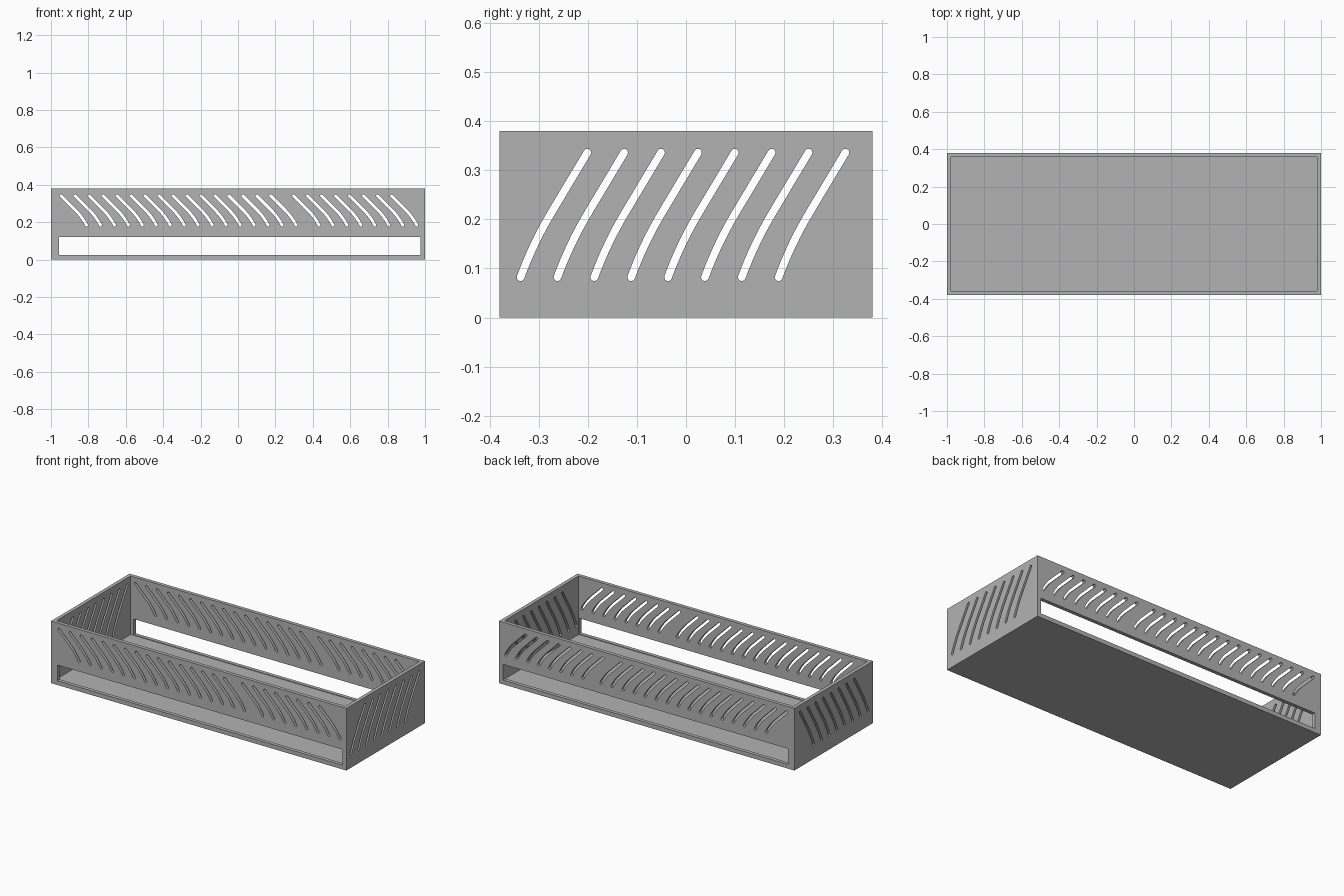
import bpy, bmesh, math
from mathutils import Vector

if "Cube" in bpy.data.objects:
    bpy.data.objects.remove(bpy.data.objects["Cube"])

LENGTH, DEPTH, HEIGHT, WALL = 2.0, 0.76, 0.38, 0.022
PITCH, RADIUS = 0.0747, 0.0078

grey = bpy.data.materials.new("grey")
grey.use_nodes = True
grey.diffuse_color = (0.45, 0.45, 0.45, 1)
grey.node_tree.nodes["Principled BSDF"].inputs["Base Color"].default_value = grey.diffuse_color


def slot_outline(top, bend, bottom, steps=8):
    """Round-ended slot: straight from top to bend, then curving to bottom."""
    a, b, c = Vector(top), Vector(bend), Vector(bottom)
    ctrl = b + (b - a).normalized() * (c - b).length * 0.5
    path = [a] + [b * (1 - t) ** 2 + ctrl * 2 * t * (1 - t) + c * t * t
                  for t in (i / steps for i in range(steps + 1))]
    left, right = [], []
    for i, p in enumerate(path):
        d = (path[min(i + 1, len(path) - 1)] - path[max(i - 1, 0)]).normalized()
        n = Vector((-d.y, d.x)) * RADIUS
        left.append(p + n)
        right.append(p - n)

    def cap(centre, start):
        r = start - centre
        out = []
        for k in range(1, 6):
            s, co = math.sin(-math.pi * k / 6), math.cos(math.pi * k / 6)
            out.append(centre + Vector((r.x * co - r.y * s, r.x * s + r.y * co)))
        return out

    return left + cap(c, left[-1]) + right[::-1] + cap(a, right[0])


def add_prism(bm, outline, axis, reach):
    """Extrude a (horizontal, z) outline through the box along x or y."""
    def place(p, s):
        return (p[0], s, p[1]) if axis == "y" else (s, p[0], p[1])
    ends = [[bm.verts.new(place(p, s)) for p in outline] for s in (-reach, reach)]
    n = len(outline)
    bm.faces.new(ends[0])
    bm.faces.new(ends[1][::-1])
    for i in range(n):
        j = (i + 1) % n
        bm.faces.new((ends[0][i], ends[1][i], ends[1][j], ends[0][j]))


def make_object(name, bm):
    bmesh.ops.recalc_face_normals(bm, faces=bm.faces)
    mesh = bpy.data.meshes.new(name)
    bm.to_mesh(mesh)
    bm.free()
    mesh.materials.append(grey)
    obj = bpy.data.objects.new(name, mesh)
    bpy.context.collection.objects.link(obj)
    return obj


def block(x0, x1, z0, z1):
    return [(x0, z0), (x1, z0), (x1, z1), (x0, z1)]


# Solid box body
bm = bmesh.new()
add_prism(bm, block(-LENGTH / 2, LENGTH / 2, 0, HEIGHT), "y", DEPTH / 2)
tray = make_object("vented_tray", bm)

# Open cavity
bm = bmesh.new()
inner = LENGTH / 2 - WALL
add_prism(bm, block(-inner, inner, WALL, HEIGHT + 0.1), "y", DEPTH / 2 - WALL)
cutters = [make_object("cavity_cutter", bm)]

# Long windows and two groups of slots through front and back
bm = bmesh.new()
add_prism(bm, block(-0.957, 0.975, 0.026, 0.122), "y", DEPTH)
for start, count in ((-0.946, 16), (0.297, 8)):
    for i in range(count):
        x = start + i * PITCH
        add_prism(bm, slot_outline((x, 0.342), (x + 0.078, 0.264), (x + 0.136, 0.184)), "y", DEPTH)
cutters.append(make_object("front_back_cutter", bm))

# Taller slots through both ends
bm = bmesh.new()
for i in range(8):
    y = -0.201 + i * 0.0751
    add_prism(bm, slot_outline((y, 0.336), (y - 0.073, 0.214), (y - 0.136, 0.082)), "x", LENGTH)
cutters.append(make_object("end_cutter", bm))

# Cut, keep the result, and drop the cutters
for cutter in cutters:
    mod = tray.modifiers.new(cutter.name, "BOOLEAN")
    mod.operation, mod.solver, mod.object = "DIFFERENCE", "EXACT", cutter
    cutter.hide_render = True
result = bpy.data.meshes.new_from_object(tray.evaluated_get(bpy.context.evaluated_depsgraph_get()))
tray.modifiers.clear()
tray.data = result
result.name = "vented_tray"
for cutter in cutters:
    bpy.data.objects.remove(cutter)
